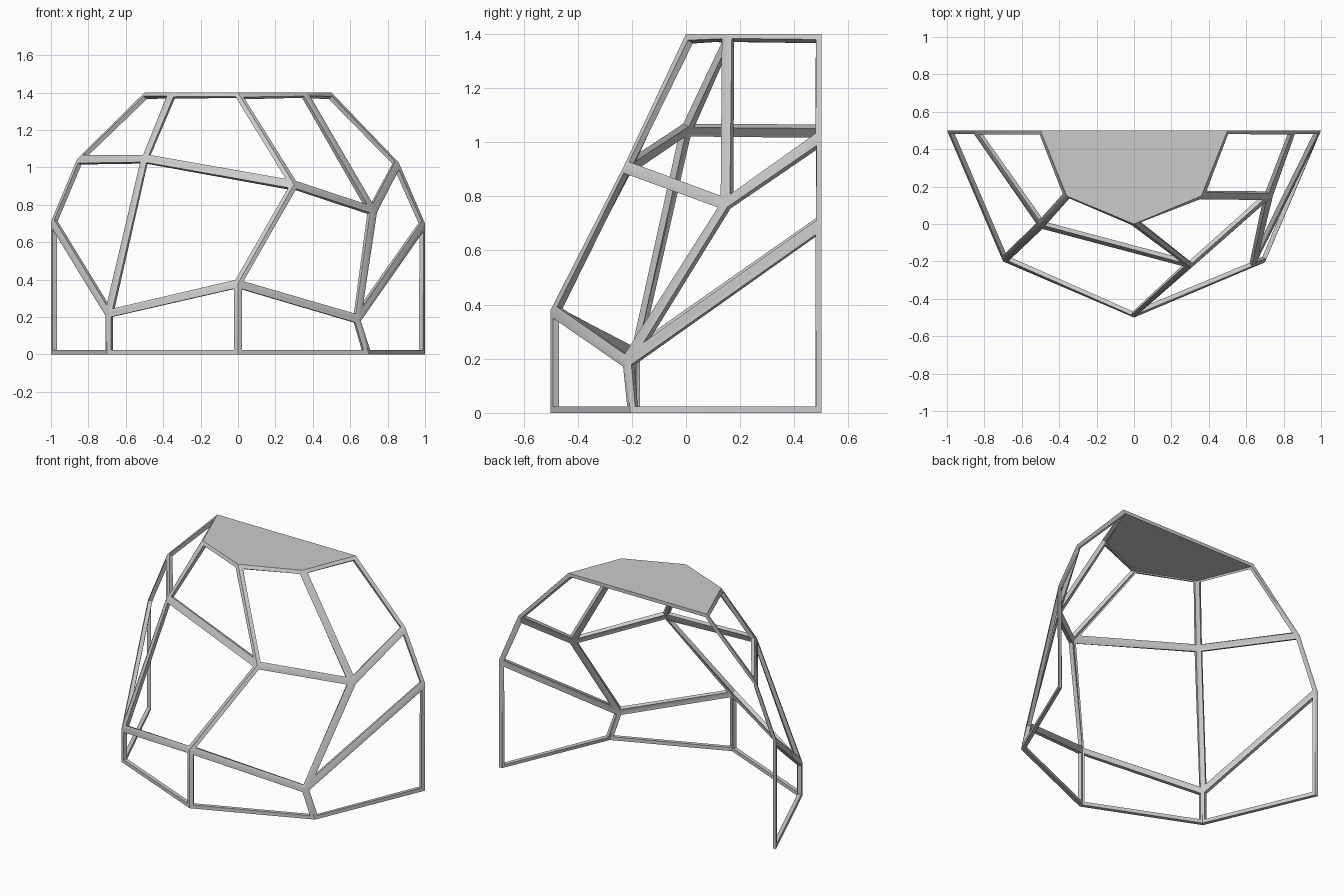
import bpy, bmesh
from math import radians

if "Cube" in bpy.data.objects:
    bpy.data.objects.remove(bpy.data.objects["Cube"])

# Rings of the faceted half dome, from floor to roof, left-back round to right-back
RINGS = [
    [(-1, .5, 0), (-.7, -.2, 0), (0, -.5, 0), (.7, -.205, 0), (1, .5, 0)],
    [(-1, .5, .71), (-.7, -.2, .22), (0, -.5, .38), (.645, -.225, .19), (1, .5, .7)],
    [(-.86, .5, 1.045), (-.505, -.01, 1.05), (.3, -.23, .91), (.73, .14, .775), (.86, .5, 1.025)],
    [(-.5, .5, 1.4), (-.36, .15, 1.4), (0, 0, 1.4), (.36, .15, 1.4), (.5, .5, 1.4)],
]
STRUT = 0.023   # half width of a shared strut
DEPTH = 0.024   # thickness of the shell

# Quad panels plus the roof panel
bm = bmesh.new()
rows = [[bm.verts.new(p) for p in ring] for ring in RINGS]
panels = []
for low, high in zip(rows, rows[1:]):
    for i in range(4):
        panels.append(bm.faces.new((low[i], low[i + 1], high[i + 1], high[i])))
roof = bm.faces.new(rows[-1])
bm.normal_update()
if roof.normal.z < 0:
    roof.normal_flip()
bmesh.ops.recalc_face_normals(bm, faces=bm.faces)
if roof.normal.z < 0:
    bmesh.ops.reverse_faces(bm, faces=bm.faces)

# Inset every panel and remove its middle, leaving an open lattice
bmesh.ops.inset_individual(bm, faces=panels, thickness=STRUT, use_even_offset=True)
bmesh.ops.delete(bm, geom=panels, context='FACES')
mesh = bpy.data.meshes.new("dome_frame")
bm.to_mesh(mesh)
bm.free()
frame = bpy.data.objects.new("dome_frame", mesh)
bpy.context.collection.objects.link(frame)
bpy.context.view_layer.objects.active = frame
frame.select_set(True)

# Thicken inwards
solid = frame.modifiers.new("thickness", 'SOLIDIFY')
solid.thickness = DEPTH
solid.offset = -1
solid.use_even_offset = True
bpy.ops.object.modifier_apply(modifier="thickness")

# Trim flush with the floor and the open back
for v in frame.data.vertices:
    v.co.z = max(v.co.z, 0)
    v.co.y = min(v.co.y, .5)

# Soft shading across shallow folds only
bpy.ops.object.shade_smooth_by_angle(angle=radians(40))
for f in frame.data.polygons:
    if abs(f.normal.z) > .999 and f.area > .1:
        f.use_smooth = False
